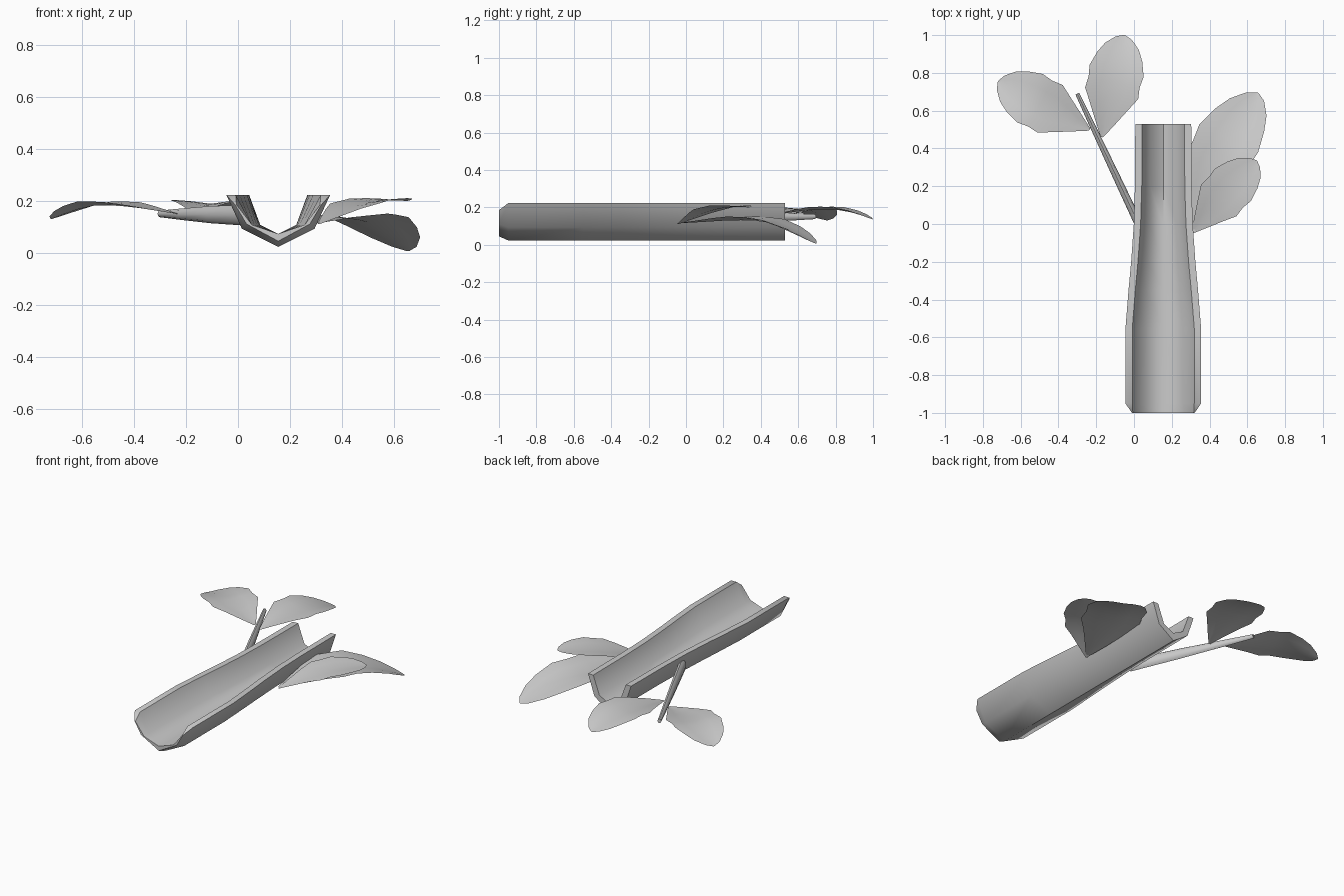
import bpy, math
from mathutils import Vector

if "Cube" in bpy.data.objects:
    bpy.data.objects.remove(bpy.data.objects["Cube"])


def make(name, verts, faces, angle):
    me = bpy.data.meshes.new(name)
    me.from_pydata(verts, [], faces)
    me.update()
    ob = bpy.data.objects.new(name, me)
    bpy.context.collection.objects.link(ob)
    bpy.ops.object.select_all(action='DESELECT')
    ob.select_set(True)
    bpy.context.view_layer.objects.active = ob
    bpy.ops.object.mode_set(mode='EDIT')
    bpy.ops.mesh.select_all(action='SELECT')
    bpy.ops.mesh.normals_make_consistent(inside=False)
    bpy.ops.object.mode_set(mode='OBJECT')
    bpy.ops.object.shade_smooth_by_angle(angle=math.radians(angle))
    return ob


def loft_faces(rings, n):
    return [(r * n + i, r * n + (i + 1) % n, (r + 1) * n + (i + 1) % n, (r + 1) * n + i)
            for r in range(rings - 1) for i in range(n)]


def lerp_table(table, t):
    for (a, u), (b, v) in zip(table, table[1:]):
        if t <= b:
            return u + (v - u) * (t - a) / (b - a)
    return table[-1][1]


# Open trough: thick half-pipe section lofted along y, (y, outer half width, end inset)
CX = 0.155
stations = [(-1, 0.2, 1), (-0.95, 0.2, 0), (-0.55, 0.2, 0), (-0.35, 0.184, 0),
            (-0.2, 0.17, 0), (0, 0.156, 0), (0.2, 0.15, 0), (0.53, 0.148, 0)]
verts = []
for y, w, inset in stations:
    top = 0.223 - 0.038 * inset
    wo, wi = w - 0.034 * inset, w - 0.036
    mid = 0.7 * w - 0.018 * inset
    section = [(-wo, top), (-mid, 0.093 + 0.018 * inset), (0, 0.023 + 0.022 * inset),
               (mid, 0.093 + 0.018 * inset), (wo, top),
               (min(wi, wo - 0.005), top), (0.62 * wi, 0.108), (0, 0.073),
               (-0.62 * wi, 0.108), (-min(wi, wo - 0.005), top)]
    verts += [(CX + x, y, z) for x, z in section]
faces = loft_faces(len(stations), 10)
for base in (0, 10 * (len(stations) - 1)):
    faces += [(base + i, base + i + 1, base + 8 - i, base + 9 - i) for i in range(4)]
make("trough", verts, faces, 50)

# Side twig: tapered oval stick growing out of the trough wall
start, end, n = Vector((0.025, 0.0, 0.145)), Vector((-0.3, 0.69, 0.15)), 8
side = Vector((end.y - start.y, start.x - end.x, 0)).normalized()
twig = []
for t, rx, rz in [(0, 0.022, 0.04), (0.4, 0.019, 0.033), (0.75, 0.015, 0.022), (1, 0.011, 0.013)]:
    c = start.lerp(end, t)
    for i in range(n):
        a = math.tau * i / n
        twig.append(c + side * rx * math.cos(a) + Vector((0, 0, rz * math.sin(a))))
make("twig", twig, loft_faces(4, n) + [tuple(range(n)), tuple(range(3 * n, 4 * n))], 50)

# Leaves: shared wavy outline (position along rib, half width per length)
outline = [(0, 0.012), (0.15, 0.1), (0.3, 0.185), (0.43, 0.26), (0.54, 0.25),
           (0.65, 0.265), (0.79, 0.22), (0.89, 0.165), (0.97, 0.08), (1, 0.008)]


def leaf(name, base, tip, heights, width=1.0, bend=0.0, lift=0.015):
    b, d = Vector(base), Vector(tip) - Vector(base)
    right = Vector((d.y, -d.x))
    table = list(zip((0, 0.17, 0.33, 0.5, 0.67, 0.83, 1), heights))
    vs = []
    for t, w in outline:
        c = b + d * t - right * bend * math.sin(math.pi * t)
        z = lerp_table(table, t)
        for s in (-1, -0.5, 0, 0.5, 1):
            p = c + right * w * width * s
            # blades rise beside the rib then level out
            vs.append((p.x, p.y, z + lift * (abs(s) ** 0.7) * w / 0.26))
    fs = [(r * 5 + i, r * 5 + i + 1, r * 5 + i + 6, r * 5 + i + 5)
          for r in range(len(outline) - 1) for i in range(4)]
    make(name, vs, fs, 60)


leaf("twig_leaf_left", (-0.235, 0.5), (-0.72, 0.755),
     (0.15, 0.163, 0.175, 0.183, 0.183, 0.162, 0.13))
leaf("twig_leaf_right", (-0.17, 0.46), (-0.05, 1.0),
     (0.155, 0.172, 0.184, 0.19, 0.186, 0.168, 0.135))
leaf("large_leaf", (0.31, -0.04), (0.655, 0.695),
     (0.115, 0.122, 0.13, 0.132, 0.115, 0.07, 0.006), 0.8, 0.05, 0.02)
leaf("small_leaf", (0.31, -0.045), (0.65, 0.335),
     (0.11, 0.14, 0.168, 0.188, 0.2, 0.203, 0.2), 0.95, 0.02, 0.01)
